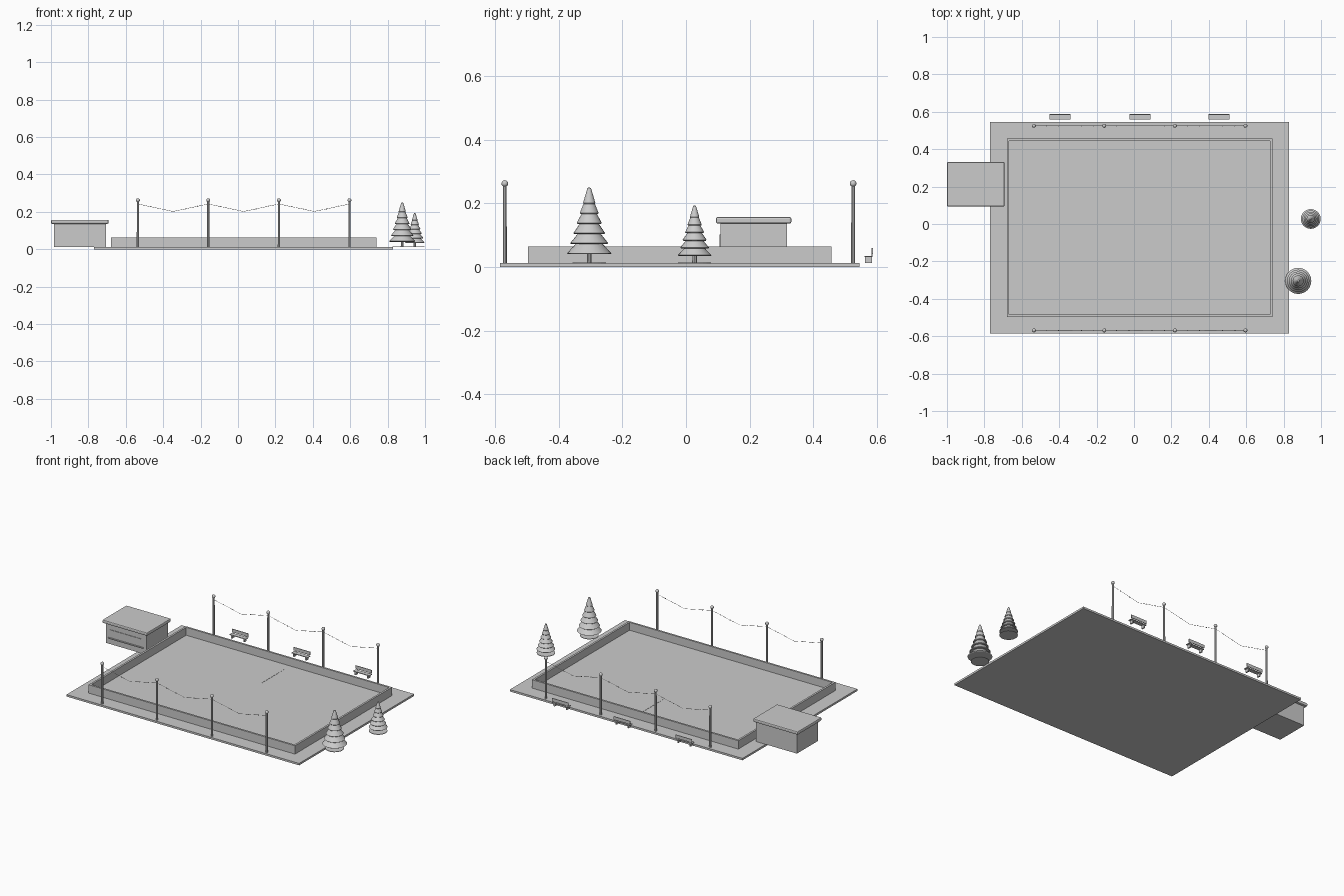
import bpy, bmesh
from mathutils import Vector

cube = bpy.data.objects.get("Cube")
if cube:
    bpy.data.objects.remove(cube, do_unlink=True)

grey = bpy.data.materials.new("plain_grey")
grey.use_nodes = True
tone = (0.6, 0.6, 0.6, 1)
grey.diffuse_color = tone
grey.node_tree.nodes["Principled BSDF"].inputs["Base Color"].default_value = tone

GROUND = 0.012


def finish(name, bm, smooth=False):
    bmesh.ops.recalc_face_normals(bm, faces=bm.faces[:])
    mesh = bpy.data.meshes.new(name)
    bm.to_mesh(mesh)
    bm.free()
    mesh.materials.append(grey)
    obj = bpy.data.objects.new(name, mesh)
    bpy.context.collection.objects.link(obj)
    if smooth:
        bpy.ops.object.select_all(action='DESELECT')
        obj.select_set(True)
        bpy.context.view_layer.objects.active = obj
        bpy.ops.object.shade_smooth_by_angle()
    return obj


def add_box(bm, x, y, z):
    """Box from (low, high) pairs on each axis."""
    verts = bmesh.ops.create_cube(bm, size=1)["verts"]
    for v in verts:
        v.co = Vector([(r[0] + r[1]) / 2 + c * (r[1] - r[0])
                       for r, c in zip((x, y, z), v.co)])


def box(name, x, y, z, bevel=0):
    bm = bmesh.new()
    add_box(bm, x, y, z)
    if bevel:
        bmesh.ops.bevel(bm, geom=bm.edges[:], offset=bevel, segments=2,
                        affect='EDGES', profile=0.5)
    return finish(name, bm)


def add_lathe(bm, x, y, profile, sides):
    """Spin a (radius, height) profile about a vertical axis."""
    start = [bm.verts.new((x + r, y, z)) for r, z in profile]
    edges = [bm.edges.new(pair) for pair in zip(start, start[1:])]
    bmesh.ops.spin(bm, geom=start + edges, cent=(x, y, 0), axis=(0, 0, 1),
                   angle=6.283185, steps=sides, use_merge=True)
    bmesh.ops.remove_doubles(bm, verts=bm.verts[:], dist=1e-5)


def add_ball(bm, centre, radius, u=12, v=8):
    made = bmesh.ops.create_uvsphere(bm, u_segments=u, v_segments=v, radius=radius)
    bmesh.ops.translate(bm, verts=made["verts"], vec=centre)


# Platform, ice sheet and a painted line
box("platform", (-0.77, 0.83), (-0.585, 0.545), (0, GROUND))
box("ice_sheet", (-0.67, 0.73), (-0.485, 0.45), (GROUND, 0.015))
box("ice_line", (0.042, 0.047), (0.15, 0.385), (0.015, 0.016))

# Rink boards as a hollow rectangular frame
bm = bmesh.new()
x0, x1, y0, y1, t = -0.68, 0.74, -0.497, 0.457, 0.012
rings = []
for inset, z in ((0, GROUND), (0, 0.064), (t, 0.064), (t, GROUND)):
    a, b, c, d = x0 + inset, x1 - inset, y0 + inset, y1 - inset
    rings.append([bm.verts.new((x, y, z)) for x, y in ((a, c), (b, c), (b, d), (a, d))])
for k in range(4):
    low, high = rings[k], rings[(k + 1) % 4]
    for i in range(4):
        j = (i + 1) % 4
        bm.faces.new((low[i], low[j], high[j], high[i]))
finish("rink_boards", bm)

# Kiosk with roof, serving hatch and counter
box("kiosk_walls", (-0.985, -0.705), (0.108, 0.317), (GROUND, 0.14))
box("kiosk_roof", (-1, -0.692), (0.094, 0.331), (0.136, 0.157), 0.006)
box("kiosk_hatch", (-0.955, -0.735), (0.105, 0.108), (0.062, 0.102))
box("kiosk_counter", (-0.965, -0.725), (0.1, 0.108), (0.047, 0.052))

# Lamp posts and sagging light strings along both long sides
posts = [-0.535, -0.159, 0.219, 0.596]
for side, y in (("front", -0.569), ("back", 0.525)):
    for n, x in enumerate(posts):
        bm = bmesh.new()
        add_lathe(bm, x, y, [(0, GROUND), (0.0065, GROUND), (0.006, 0.257), (0, 0.257)], 10)
        add_ball(bm, (x, y, 0.262), 0.0105)
        finish(f"{side}_lamp_post_{n + 1}", bm, True)
    wire = bpy.data.curves.new(f"{side}_light_string", 'CURVE')
    wire.dimensions = '3D'
    wire.bevel_depth = 0.001
    wire.bevel_resolution = 0
    path = []
    for a, b in zip(posts, posts[1:]):
        path += [(a, y, 0.242), ((a + b) / 2, y, 0.202)]
    path.append((posts[-1], y, 0.242))
    spline = wire.splines.new('POLY')
    spline.points.add(len(path) - 1)
    for p, co in zip(spline.points, path):
        p.co = (*co, 1)
    wire.materials.append(grey)
    bpy.context.collection.objects.link(bpy.data.objects.new(wire.name, wire))
    bm = bmesh.new()
    for a, b in zip(path, path[1:]):
        for f in (0.35, 0.7):
            add_ball(bm, Vector(a).lerp(Vector(b), f), 0.003, 6, 4)
    finish(f"{side}_bulbs", bm, True)

# Benches behind the rink
for n, x in enumerate((-0.395, 0.031, 0.455)):
    bm = bmesh.new()
    span = (x - 0.056, x + 0.056)
    add_box(bm, span, (0.56, 0.586), (0.031, 0.035))
    add_box(bm, span, (0.583, 0.587), (0.04, 0.06))
    for s in (-1, 1):
        leg = x + s * 0.042
        add_box(bm, (leg - 0.004, leg + 0.004), (0.562, 0.584), (GROUND, 0.031))
        add_box(bm, (leg - 0.003, leg + 0.003), (0.583, 0.586), (0.031, 0.042))
    finish(f"bench_{n + 1}", bm)


def fir(name, x, y, radius, low, top, tiers=6):
    """Tiered conical tree on a short trunk with a flat base disc."""
    bm = bmesh.new()
    add_lathe(bm, x, y, [(0, GROUND), (0.008, GROUND), (0.007, low + 0.01), (0, low + 0.01)], 10)
    finish(name + "_trunk", bm, True)
    bm = bmesh.new()
    add_lathe(bm, x, y, [(0, 0.011), (0.052, 0.011), (0.052, 0.014), (0, 0.014)], 24)
    finish(name + "_base_disc", bm)
    step = (top - low) / (tiers + 0.6)
    profile = [(0, low)]
    for i in range(tiers):
        rim = radius * (1 - 0.145 * i)
        z = low + step * i
        profile += [(rim * 0.93, z - 0.001), (rim, z + 0.002)]
        if i < tiers - 1:
            profile.append((rim * 0.6, z + step))
    profile += [(radius * 0.08, top - 0.002), (0, top)]
    bm = bmesh.new()
    add_lathe(bm, x, y, profile, 24)
    finish(name + "_branches", bm, True)


fir("large_tree", 0.878, -0.304, 0.07, 0.041, 0.25)
fir("small_tree", 0.945, 0.027, 0.053, 0.035, 0.194)
